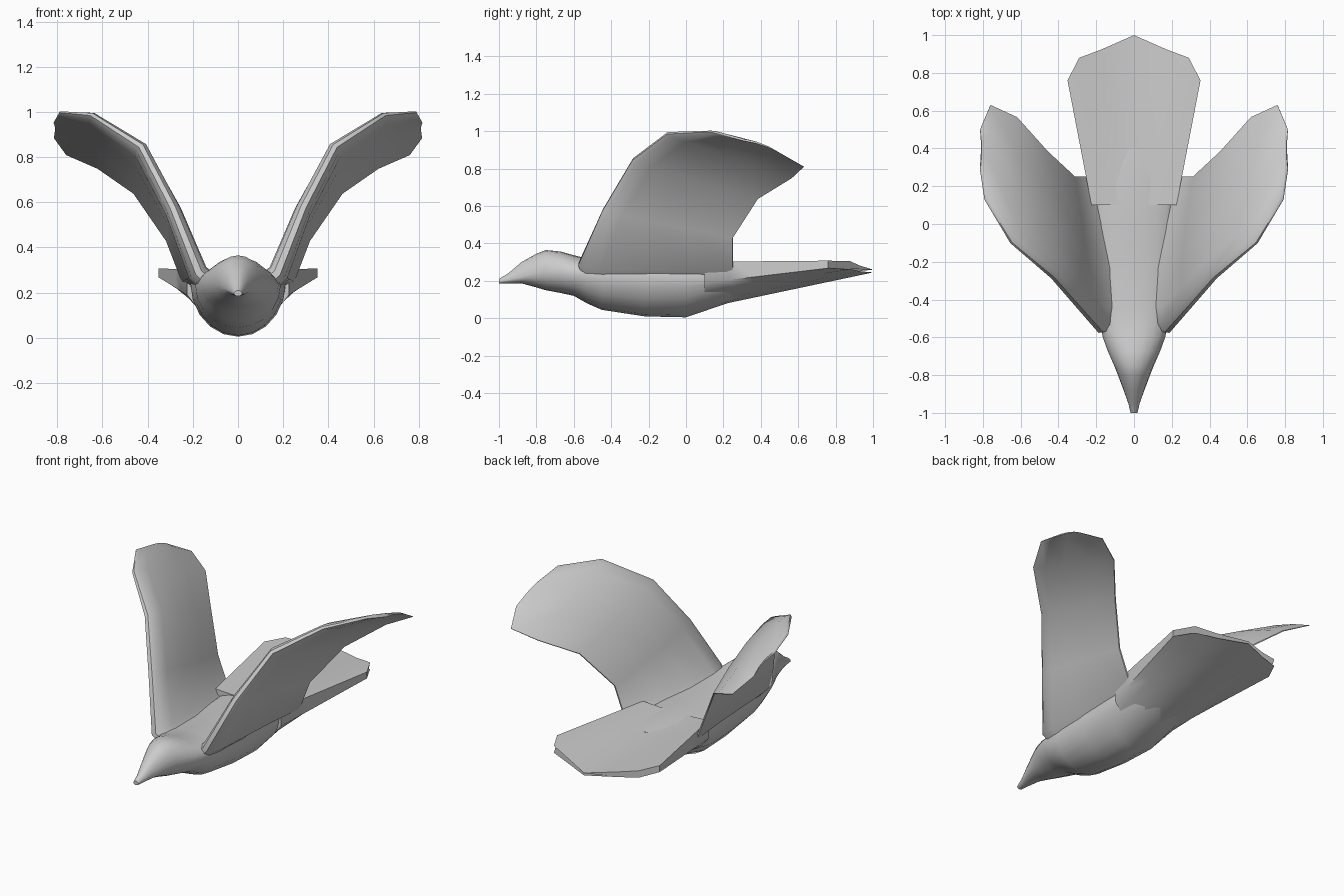
import bpy, bmesh, math
from mathutils import Vector

if "Cube" in bpy.data.objects:
    bpy.data.objects.remove(bpy.data.objects["Cube"])


def loft(name, rings, mirror=False):
    """Skin closed rings of equal length, cap both ends, smooth it."""
    bm = bmesh.new()
    rows = [[bm.verts.new(p) for p in r] for r in rings]
    n = len(rows[0])
    for a, b in zip(rows, rows[1:]):
        for i in range(n):
            j = (i + 1) % n
            bm.faces.new((a[i], a[j], b[j], b[i]))
    bm.faces.new(rows[0])
    bm.faces.new(rows[-1])
    bmesh.ops.recalc_face_normals(bm, faces=bm.faces)
    me = bpy.data.meshes.new(name)
    bm.to_mesh(me)
    bm.free()
    ob = bpy.data.objects.new(name, me)
    bpy.context.collection.objects.link(ob)
    if mirror:
        ob.modifiers.new("mirror", 'MIRROR').use_mirror_merge = False
    bpy.ops.object.select_all(action='DESELECT')
    ob.select_set(True)
    bpy.context.view_layer.objects.active = ob
    bpy.ops.object.shade_smooth_by_angle(angle=math.radians(50))
    return ob


# Body with head and beak: y, half width, bottom z, widest z, top z
body = [(-1, .018, .185, .195, .21), (-.95, .03, .185, .205, .24),
        (-.88, .055, .187, .22, .30), (-.80, .085, .165, .24, .345),
        (-.75, .105, .15, .25, .365), (-.67, .14, .135, .245, .357),
        (-.60, .165, .12, .24, .337), (-.53, .18, .08, .24, .32),
        (-.45, .19, .045, .24, .31), (-.22, .20, .01, .24, .30),
        (0, .21, .005, .24, .30), (.22, .215, .08, .24, .30),
        (.40, .18, .135, .24, .285)]
rings = []
for y, w, zb, zs, zt in body:
    ring = []
    for i in range(20):
        a = math.tau * i / 20
        s = math.sin(a)
        ring.append((w * math.cos(a), y, zs + s * ((zt - zs) if s > 0 else (zs - zb))))
    rings.append(ring)
loft("body", rings)

# Tail fan, half columns from the centre outwards: x, y, top z, bottom z
root = [(0, .10, .295, .055), (.11, .10, .296, .085), (.185, .10, .30, .14), (.225, .10, .302, .19)]
end = [(0, 1.0, .26, .245), (.17, .925, .283, .252), (.29, .88, .305, .262), (.352, .76, .308, .268)]
rings = []
for t in (0, .2, .4, .6, .8, 1):
    cols = [[p + (q - p) * t for p, q in zip(r, e)] for r, e in zip(root, end)]
    full = [(-c[0], *c[1:]) for c in cols[:0:-1]] + cols
    rings.append([(x, y, zt) for x, y, zt, zb in full] +
                 [(x, y, zb) for x, y, zt, zb in reversed(full)])
loft("tail", rings)

# Wing stations: leading point, trailing point, thickness scale
wing = [((.08, -.54, .20), (.10, .27, .16), 1.5),
        ((.175, -.575, .29), (.245, .25, .25), 1.25),
        ((.29, -.445, .58), (.315, .25, .43), 1.0),
        ((.43, -.285, .85), (.46, .385, .64), .9),
        ((.65, -.10, .99), (.62, .565, .75), .6),
        ((.79, .13, 1.0), (.76, .63, .81), .3),
        ((.815, .29, .955), (.815, .50, .885), .15)]
foil = [(0, .012), (.04, .03), (.15, .037), (.4, .033), (.7, .02), (1, .004)]
st = [(Vector(l), Vector(t), k) for l, t, k in wing]
rings = []
for i, (l, t, k) in enumerate(st):
    a, b = st[max(i - 1, 0)], st[min(i + 1, len(st) - 1)]
    up = (b[0] + b[1] - a[0] - a[1]).cross(t - l).normalized()
    if up.x > 0:
        up = -up
    camber = [.015 * 4 * s * (1 - s) for s, h in foil]
    top = [l.lerp(t, s) + up * (h * k + c) for (s, h), c in zip(foil, camber)]
    low = [l.lerp(t, s) + up * (c - h * k) for (s, h), c in zip(foil, camber)]
    rings.append(top + low[::-1])
loft("wings", rings, mirror=True)
